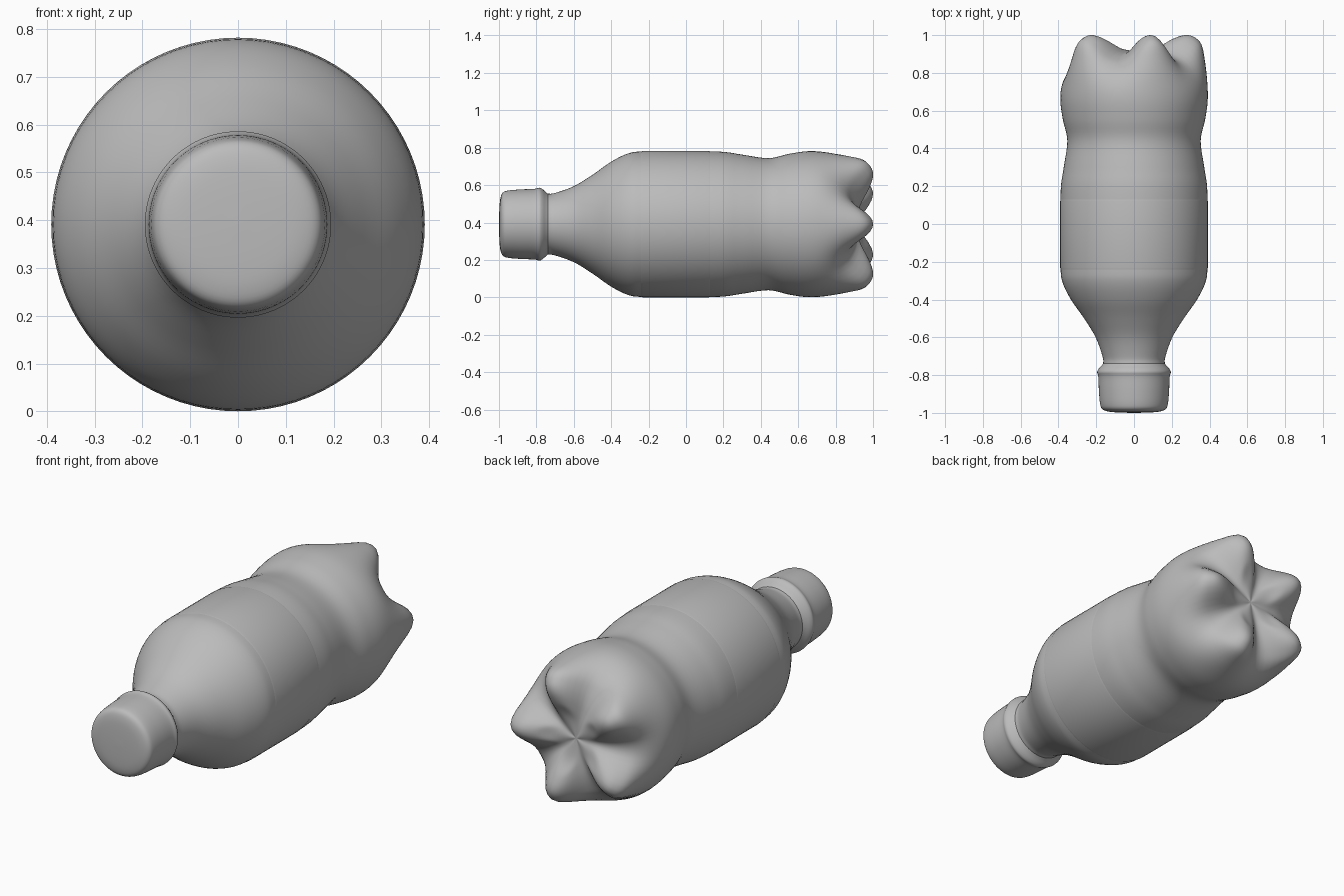
import bpy, bmesh, math
from mathutils import Vector

if "Cube" in bpy.data.objects:
    bpy.data.objects.remove(bpy.data.objects["Cube"])

AXIS_Z = 0.391
SEG = 80

mat = bpy.data.materials.new("plain grey")
mat.diffuse_color = (0.5, 0.5, 0.5, 1)
mat.use_nodes = True
mat.node_tree.nodes["Principled BSDF"].inputs["Base Color"].default_value = mat.diffuse_color


def smooth(points, steps=5):
    """Catmull-Rom curve through (y, radius) points."""
    p = [Vector(q) for q in points]
    p = [2 * p[0] - p[1]] + p + [2 * p[-1] - p[-2]]
    out = []
    for i in range(1, len(p) - 2):
        a, b, c, d = p[i - 1:i + 3]
        for k in range(steps):
            t = k / steps
            out.append(0.5 * (2 * b + (c - a) * t + (2 * a - 5 * b + 4 * c - d) * t * t
                              + (3 * b - a - 3 * c + d) * t ** 3))
    out.append(p[-2])
    return out


def lathe(name, profile, other=None):
    """Spin a profile about the y axis; 'other' is the profile on the five lobes."""
    other = other or profile
    bm = bmesh.new()
    rings = []
    for a, b in zip(profile, other):
        if a[1] < 1e-4:
            rings.append([bm.verts.new((0, a[0], AXIS_Z))])
            continue
        ring = []
        for i in range(SEG):
            ang = math.tau * i / SEG
            w = (0.5 + 0.5 * math.cos(5 * ang)) ** 1.2
            y, r = a.lerp(b, w)
            ring.append(bm.verts.new((r * math.cos(ang), y, AXIS_Z + r * math.sin(ang))))
        rings.append(ring)
    for r0, r1 in zip(rings, rings[1:]):
        for i in range(SEG):
            j = (i + 1) % SEG
            if len(r0) == 1:
                bm.faces.new((r0[0], r1[i], r1[j]))
            elif len(r1) == 1:
                bm.faces.new((r0[i], r0[j], r1[0]))
            else:
                bm.faces.new((r0[i], r0[j], r1[j], r1[i]))
    bmesh.ops.recalc_face_normals(bm, faces=bm.faces)
    # make sure open shells face outward
    if sum(f.normal.dot(f.calc_center_median() - Vector((0, f.calc_center_median().y, AXIS_Z)))
           for f in bm.faces) < 0:
        bmesh.ops.reverse_faces(bm, faces=bm.faces)
    me = bpy.data.meshes.new(name)
    bm.to_mesh(me)
    bm.free()
    me.materials.append(mat)
    me.shade_smooth()
    ob = bpy.data.objects.new(name, me)
    bpy.context.collection.objects.link(ob)
    return ob


# bottle: neck, shoulder, waist, then a five-footed base
side = [(-0.79, 0.165), (-0.74, 0.163), (-0.70, 0.167), (-0.60, 0.203), (-0.50, 0.264),
        (-0.40, 0.334), (-0.31, 0.378), (-0.23, 0.389), (-0.05, 0.389), (0.18, 0.388),
        (0.30, 0.372), (0.44, 0.353), (0.55, 0.376), (0.65, 0.390)]
valley = [(0.73, 0.383), (0.80, 0.352), (0.85, 0.305), (0.88, 0.25), (0.90, 0.19),
          (0.91, 0.13), (0.915, 0.07), (0.915, 0.0)]
lobe = [(0.75, 0.388), (0.86, 0.376), (0.95, 0.357), (0.99, 0.318), (1.0, 0.27),
        (0.98, 0.205), (0.935, 0.12), (0.915, 0.0)]
lathe("bottle", smooth(side + valley), smooth(side + lobe))

# label wrapped round the middle
lathe("label", [Vector(q) for q in ((-0.24, 0.389), (-0.23, 0.391), (0.12, 0.391), (0.13, 0.389))])

# screw cap with a collar ring
cap = [(-1.0, 0.0), (-0.998, 0.08), (-0.993, 0.135), (-0.98, 0.168), (-0.95, 0.180),
       (-0.88, 0.186), (-0.81, 0.189), (-0.785, 0.195), (-0.768, 0.188), (-0.75, 0.172),
       (-0.735, 0.160)]
lathe("cap", smooth(cap, 4))
